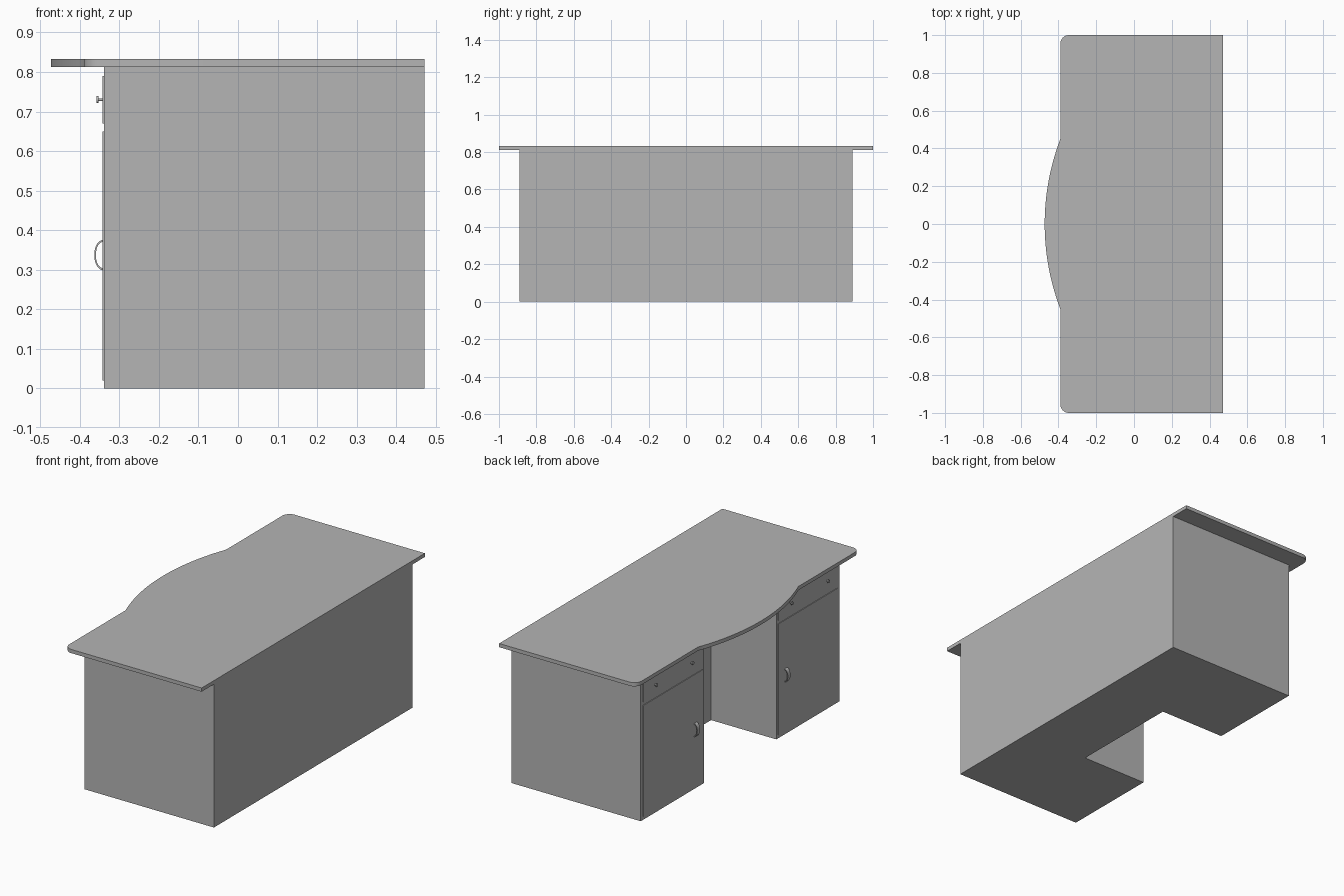
import bpy, bmesh, math
from mathutils import Vector, Matrix

cube = bpy.data.objects.get("Cube")
if cube:
    bpy.data.objects.remove(cube, do_unlink=True)

GREY = (0.46, 0.46, 0.46, 1.0)
grey = bpy.data.materials.new("plain grey")
grey.use_nodes = True
grey.diffuse_color = GREY
grey.node_tree.nodes["Principled BSDF"].inputs["Base Color"].default_value = GREY


def finish(name, bm, smooth=False):
    bmesh.ops.recalc_face_normals(bm, faces=bm.faces)
    mesh = bpy.data.meshes.new(name)
    bm.to_mesh(mesh)
    bm.free()
    mesh.materials.append(grey)
    ob = bpy.data.objects.new(name, mesh)
    bpy.context.collection.objects.link(ob)
    if smooth:
        bpy.ops.object.select_all(action='DESELECT')
        ob.select_set(True)
        bpy.context.view_layer.objects.active = ob
        bpy.ops.object.shade_smooth_by_angle(angle=math.radians(30))
    return ob


def prism(name, points, offset, smooth=False):
    """Extrude a closed outline of 3D points along an offset."""
    bm = bmesh.new()
    face = bm.faces.new([bm.verts.new(p) for p in points])
    ext = bmesh.ops.extrude_face_region(bm, geom=[face])
    verts = [g for g in ext["geom"] if isinstance(g, bmesh.types.BMVert)]
    bmesh.ops.translate(bm, verts=verts, vec=Vector(offset))
    # extrusion keeps the start cap only when it is needed
    bmesh.ops.holes_fill(bm, edges=[e for e in bm.edges if e.is_boundary], sides=0)
    return finish(name, bm, smooth)


def box(name, x0, x1, y0, y1, z0, z1):
    outline = [(x0, y0, z0), (x1, y0, z0), (x1, y1, z0), (x0, y1, z0)]
    return prism(name, outline, (0, 0, z1 - z0))


BACK, FACE, PANEL = 0.472, -0.339, -0.343
UNDER, TOP = 0.812, 0.833
OUT, IN, KNEE = 0.89, 0.325, 0.07

# Carcass: two pedestals joined by a deep back section around the kneehole
carcass = [(BACK, -OUT), (BACK, OUT), (FACE, OUT), (FACE, IN),
           (KNEE, IN), (KNEE, -IN), (FACE, -IN), (FACE, -OUT)]
prism("desk_carcass", [(x, y, 0) for x, y in carcass], (0, 0, UNDER))

# Desktop: rounded outer corners and a bowed working edge
edge, bow, half, r = -0.39, 0.083, 0.45, 0.045
radius = (half ** 2 + bow ** 2) / (2 * bow)
span = math.asin(half / radius)
outline = [(BACK, -1), (BACK, 1)]
for i in range(9):
    a = math.pi / 2 * (1 + i / 8)
    outline.append((edge + r + r * math.cos(a), 1 - r + r * math.sin(a)))
for i in range(25):
    a = span * (1 - i / 12)
    outline.append((edge - bow + radius * (1 - math.cos(a)), radius * math.sin(a)))
for i in range(9):
    a = math.pi * (1 + i / 16)
    outline.append((edge + r + r * math.cos(a), -1 + r + r * math.sin(a)))
prism("desktop", [(x, y, UNDER) for x, y in outline], (0, 0, TOP - UNDER), True)


def knob(name, y, z):
    """Turned knob: thin stem and a wider flat cap."""
    bm = bmesh.new()
    for x0, x1, rad in ((PANEL + 0.001, -0.353, 0.0035), (-0.353, -0.358, 0.009)):
        mat = Matrix.Translation(((x0 + x1) / 2, y, z)) @ Matrix.Rotation(math.pi / 2, 4, 'Y')
        bmesh.ops.create_cone(bm, cap_ends=True, segments=16, radius1=rad,
                              radius2=rad, depth=abs(x1 - x0), matrix=mat)
    finish(name, bm, True)


def bow_handle(name, y, z, width=0.024):
    """Flat strip bent into an arched pull."""
    def arc(h, d):
        return [(PANEL + 0.001 - d * math.sin(t), z + h * math.cos(t))
                for t in (math.pi * i / 16 for i in range(17))]
    pts = arc(0.038, 0.0215) + arc(0.033, 0.0175)[::-1]
    prism(name, [(px, y - width / 2, pz) for px, pz in pts], (0, width, 0), True)


# Drawer, door and their fittings on each pedestal
for side, s in (("left", -1), ("right", 1)):
    y0, y1 = sorted((s * (IN + 0.015), s * (OUT - 0.02)))
    box(side + "_drawer_front", PANEL, FACE + 0.001, y0, y1, 0.67, 0.79)
    box(side + "_door", PANEL, FACE + 0.001, y0, y1, 0.02, 0.65)
    knob(side + "_inner_knob", s * 0.445, 0.73)
    knob(side + "_outer_knob", s * 0.77, 0.73)
    bow_handle(side + "_door_handle", s * 0.405, 0.337)
